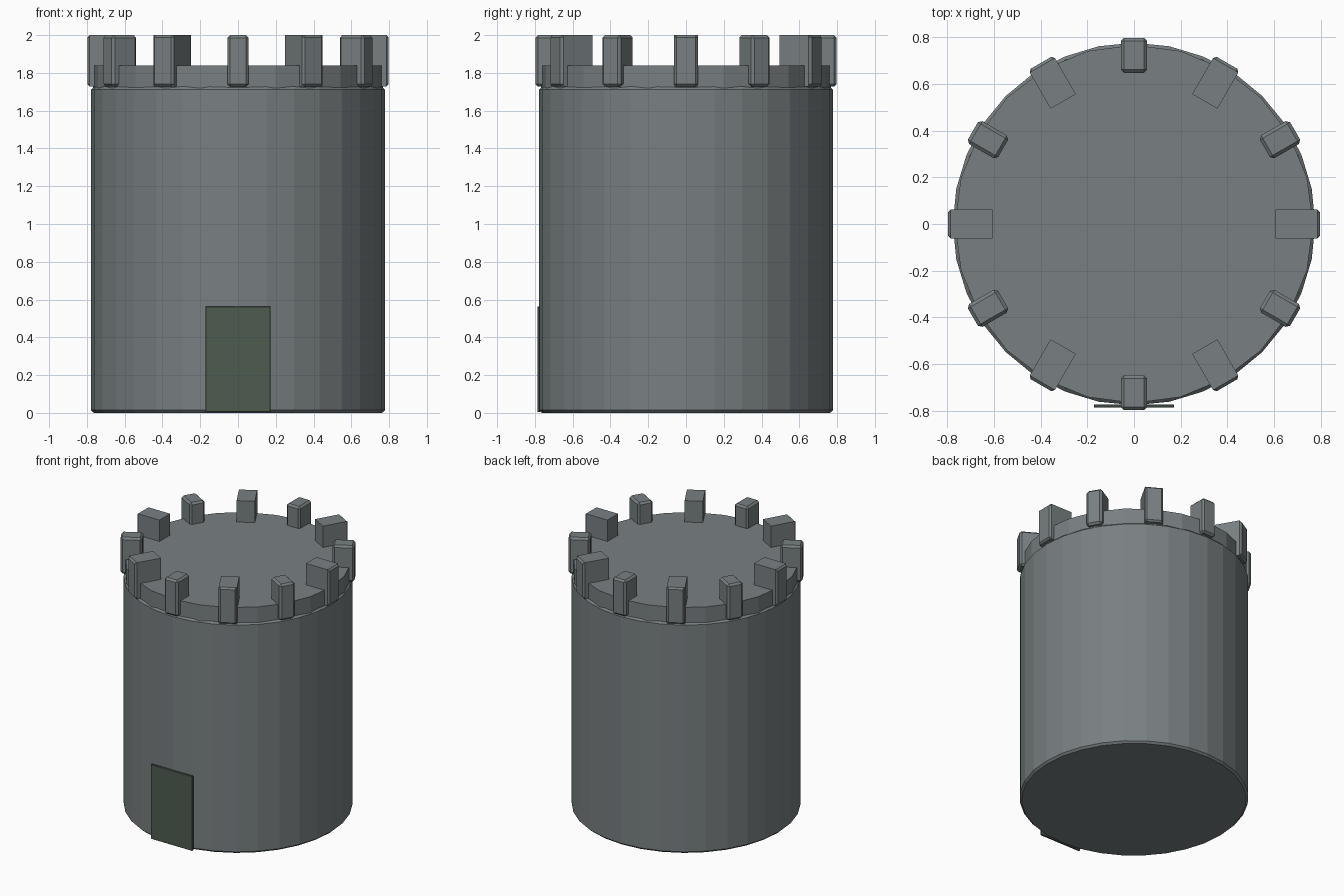
import bpy, math
from math import radians, cos, sin

if "Cube" in bpy.data.objects:
    bpy.data.objects.remove(bpy.data.objects["Cube"])


def bevel(obj, width, segments=1):
    m = obj.modifiers.new("bevel", 'BEVEL')
    m.width = width
    m.segments = segments
    m.limit_method = 'ANGLE'
    m.angle_limit = radians(40)


def drum(name, radius, z0, z1, sides, edge):
    bpy.ops.mesh.primitive_cylinder_add(vertices=sides, radius=radius, depth=z1 - z0,
                                        location=(0, 0, (z0 + z1) / 2))
    obj = bpy.context.object
    obj.name = name
    if edge:
        bevel(obj, edge)
    return obj


def box(name, size, loc, turn=0, edge=0):
    bpy.ops.mesh.primitive_cube_add(size=1, location=loc, rotation=(0, 0, turn))
    obj = bpy.context.object
    obj.name = name
    obj.scale = size
    bpy.ops.object.transform_apply(location=False, rotation=False, scale=True)
    if edge:
        bevel(obj, edge)
    return obj


def paint(obj, name, color):
    mat = bpy.data.materials.get(name) or bpy.data.materials.new(name)
    mat.diffuse_color = (*color, 1)
    mat.use_nodes = True
    mat.node_tree.nodes["Principled BSDF"].inputs["Base Color"].default_value = mat.diffuse_color
    obj.data.materials.append(mat)


STONE = (0.19, 0.215, 0.223)

# tower wall and roof slab
paint(drum("tower_wall", 0.777, 0, 1.727, 32, 0.014), "stone", STONE)
paint(drum("roof_slab", 0.768, 1.70, 1.84, 24, 0), "stone", STONE)

# battlements: twelve around the rim, alternating long plain and short rounded
for i in range(12):
    a = radians(30 * i)
    long = i % 2 == 0
    inner, width, edge = (0.607, 0.125, 0) if long else (0.648, 0.113, 0.014)
    r = (inner + 0.798) / 2
    b = box("long_merlon" if long else "short_merlon", (0.798 - inner, width, 0.272),
            (r * cos(a), r * sin(a), 1.864), a, edge)
    if long:
        # only the outer faces of the long blocks are softened
        for v in b.data.vertices:
            if v.co.x > 0:
                v.co.x -= 0.012
        face = box("merlon_face", (0.03, width, 0.272),
                   (0.783 * cos(a), 0.783 * sin(a), 1.864), a, 0.012)
        paint(face, "stone", STONE)
    paint(b, "stone", STONE)

# door panel
door = box("door", (0.345, 0.014, 0.56), (0, -0.78, 0.284), 0, 0.003)
paint(door, "door_green", (0.075, 0.105, 0.08))
